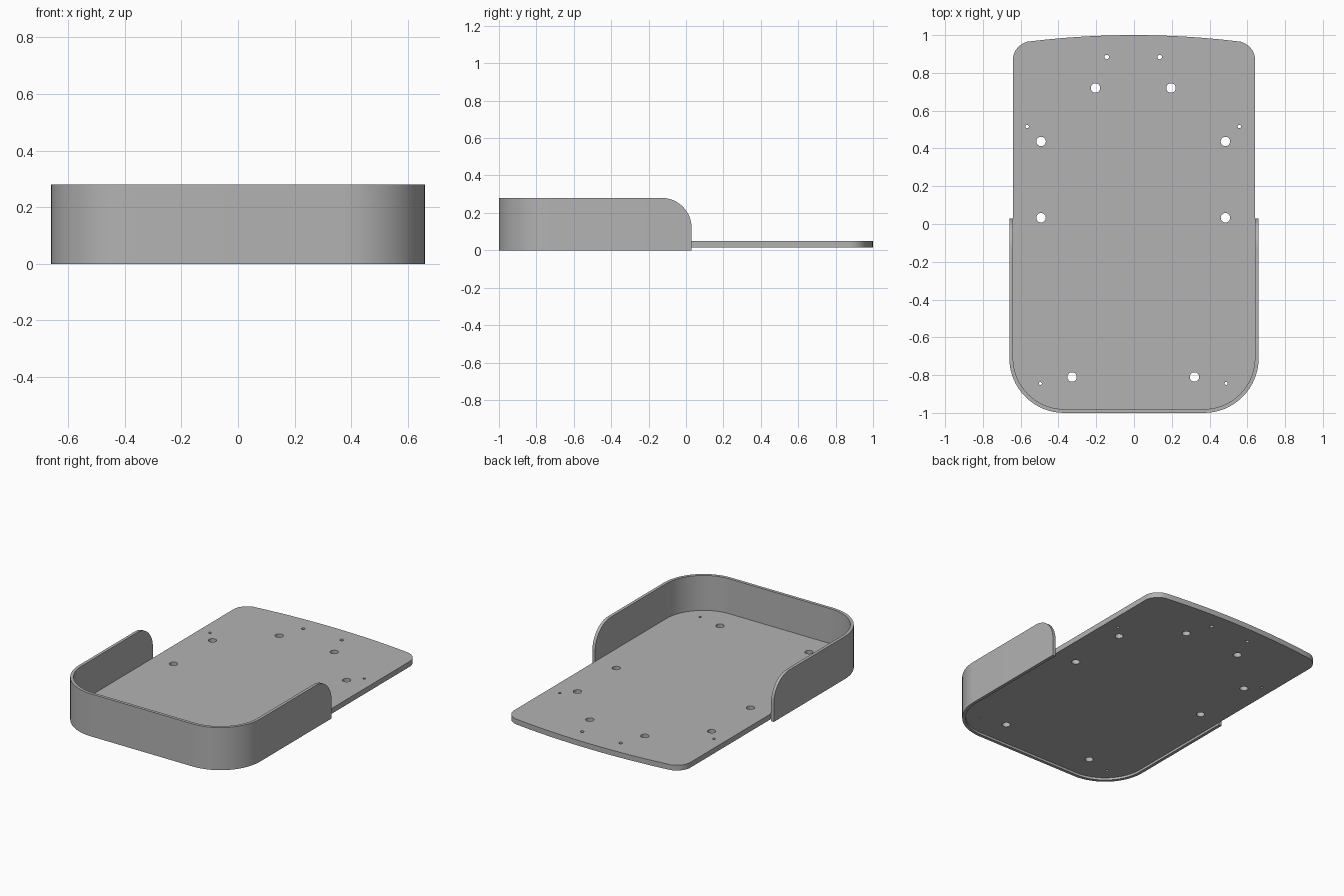
import bpy, bmesh
from math import sin, cos, pi, sqrt, radians

if "Cube" in bpy.data.objects:
    bpy.data.objects.remove(bpy.data.objects["Cube"])

GREY = (0.45, 0.45, 0.45, 1)
mat = bpy.data.materials.new("plain grey")
mat.use_nodes = True
mat.diffuse_color = GREY
mat.node_tree.nodes["Principled BSDF"].inputs["Base Color"].default_value = GREY


def arc(cx, cy, r, start, end, n, ry=None):
    """Points along an arc, angles in degrees."""
    angles = [radians(start + (end - start) * i / n) for i in range(n + 1)]
    return [(cx + r * cos(a), cy + (ry or r) * sin(a)) for a in angles]


def finish(obj):
    """Clean the mesh, set its colour and smooth its curved sides."""
    bm = bmesh.new()
    bm.from_mesh(obj.data)
    bmesh.ops.remove_doubles(bm, verts=bm.verts, dist=1e-5)
    bmesh.ops.recalc_face_normals(bm, faces=bm.faces)
    bm.to_mesh(obj.data)
    bm.free()
    obj.data.materials.clear()
    obj.data.materials.append(mat)
    bpy.ops.object.select_all(action='DESELECT')
    obj.select_set(True)
    bpy.context.view_layer.objects.active = obj
    bpy.ops.object.shade_smooth_by_angle(angle=radians(30))


# Base plate: filled outline with round holes, given thickness
HALF, CORNER, BOTTOM, TOP = 0.641, 0.27, 0.015, 0.05
front = arc(HALF - CORNER, -0.98 + CORNER, CORNER, -90, 0, 16)
tip = arc(HALF - 0.11, 0.87, 0.11, 0, 72, 10, ry=0.10)
x_end, y_end = tip[-1]
bow = [(x_end * (1 - t / 10), 1 - (1 - y_end) * (1 - t / 10) ** 2) for t in range(1, 11)]
right = front + tip + bow
outline = right + [(-x, y) for x, y in reversed(right[:-1])]

# Hole rows: half spacing, y, radius
holes = [(0.20, 0.72, 0.025), (0.488, 0.437, 0.025), (0.488, 0.033, 0.025),
         (0.324, -0.81, 0.025), (0.14, 0.884, 0.012), (0.562, 0.516, 0.009),
         (0.492, -0.844, 0.008)]
loops = [outline]
for hx, hy, r in holes:
    for side in (-1, 1):
        loops.append(arc(side * hx - 0.004, hy, r, 0, 360, 24)[:-1])

curve = bpy.data.curves.new("base_plate", 'CURVE')
curve.dimensions = '2D'
curve.fill_mode = 'BOTH'
curve.extrude = (TOP - BOTTOM) / 2
for loop in loops:
    spline = curve.splines.new('POLY')
    spline.points.add(len(loop) - 1)
    for point, (x, y) in zip(spline.points, loop):
        point.co = (x, y, 0, 1)
    spline.use_cyclic_u = True
plate = bpy.data.objects.new("base_plate", curve)
plate.location.z = (TOP + BOTTOM) / 2
bpy.context.collection.objects.link(plate)
bpy.ops.object.select_all(action='DESELECT')
plate.select_set(True)
bpy.context.view_layer.objects.active = plate
bpy.ops.object.convert(target='MESH')
finish(plate)

# Guard wall: U-shaped strip round the front, its free ends rounded at the top
WIDTH, HEIGHT, THICK, END, ROUND = 0.66, 0.28, 0.02, 0.03, 0.16
RADIUS = 0.29


def rail(inset):
    half = WIDTH - inset
    ends = [END - ROUND + ROUND * sin(i * pi / 24) for i in range(12, -1, -1)]
    bend = arc(WIDTH - RADIUS, -1 + RADIUS, RADIUS - inset, 0, -90, 16)
    side = [(half, y) for y in ends] + bend
    return side + [(-x, y) for x, y in reversed(side)]


def wall_top(y):
    d = max(0, y - (END - ROUND))
    return HEIGHT - ROUND + sqrt(max(0, ROUND ** 2 - d ** 2))


bm = bmesh.new()
sections = []
for (ox, oy), (ix, iy) in zip(rail(0), rail(THICK)):
    corners = [(ox, oy, 0), (ox, oy, wall_top(oy)), (ix, iy, wall_top(iy)), (ix, iy, 0)]
    sections.append([bm.verts.new(c) for c in corners])
for a, b in zip(sections, sections[1:]):
    for k in range(4):
        n = (k + 1) % 4
        bm.faces.new((a[k], a[n], b[n], b[k]))
bm.faces.new(sections[0])
bm.faces.new(sections[-1])
mesh = bpy.data.meshes.new("guard_wall")
bm.to_mesh(mesh)
bm.free()
wall = bpy.data.objects.new("guard_wall", mesh)
bpy.context.collection.objects.link(wall)
finish(wall)
